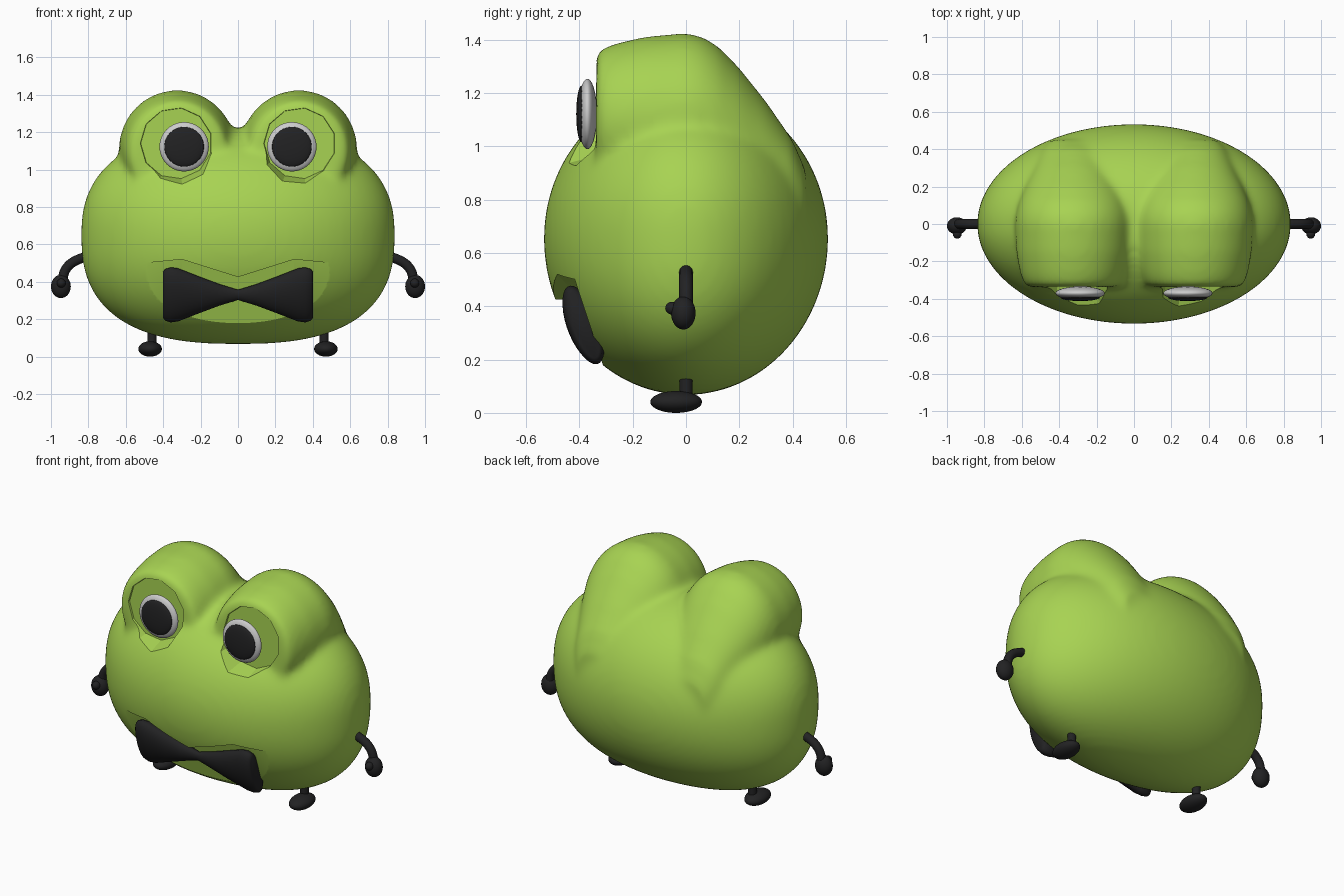
import bpy, bmesh
from math import sin, cos, pi
from mathutils import Vector

if "Cube" in bpy.data.objects:
    bpy.data.objects.remove(bpy.data.objects["Cube"])


def material(name, r, g, b):
    m = bpy.data.materials.new(name)
    m.use_nodes = True
    m.diffuse_color = (r, g, b, 1)
    bsdf = m.node_tree.nodes["Principled BSDF"]
    bsdf.inputs["Base Color"].default_value = (r, g, b, 1)
    bsdf.inputs["Roughness"].default_value = 0.6
    return m


green = material("leaf green", 0.39, 0.65, 0.085)
black = material("soft black", 0.016, 0.016, 0.017)
white = material("eye white", 0.6, 0.6, 0.6)


def finish(bm, name, mat):
    bmesh.ops.recalc_face_normals(bm, faces=bm.faces)
    me = bpy.data.meshes.new(name)
    bm.to_mesh(me)
    bm.free()
    me.materials.append(mat)
    ob = bpy.data.objects.new(name, me)
    bpy.context.collection.objects.link(ob)
    return ob


def smooth(ob, angle=0.7):
    bpy.ops.object.select_all(action="DESELECT")
    ob.select_set(True)
    bpy.context.view_layer.objects.active = ob
    bpy.ops.object.shade_smooth_by_angle(angle=angle)


def loft(bm, rings, n=48):
    """Skin elliptical rings given as (centre, half axis u, half axis v)."""
    loops = []
    for c, u, v in rings:
        angles = [2 * pi * (i + 0.5) / n for i in range(n)]
        loops.append([bm.verts.new(Vector(c) + Vector(u) * cos(a) + Vector(v) * sin(a))
                      for a in angles])
    for a, b in zip(loops, loops[1:]):
        for i in range(n):
            j = (i + 1) % n
            bm.faces.new((a[i], a[j], b[j], b[i]))
    bm.faces.new(loops[0])
    bm.faces.new(loops[-1])


def ball(name, centre, radii, mat):
    bm = bmesh.new()
    bmesh.ops.create_uvsphere(bm, u_segments=32, v_segments=20, radius=1)
    bmesh.ops.scale(bm, vec=radii, verts=bm.verts)
    bmesh.ops.translate(bm, vec=centre, verts=bm.verts)
    smooth(finish(bm, name, mat), 1.2)


def tube(name, points, radius, mat):
    cu = bpy.data.curves.new(name, "CURVE")
    cu.dimensions = "3D"
    cu.bevel_depth = radius
    cu.bevel_resolution = 4
    cu.use_fill_caps = True
    sp = cu.splines.new("BEZIER")
    sp.bezier_points.add(len(points) - 1)
    for bp, co in zip(sp.bezier_points, points):
        bp.co = co
        bp.handle_left_type = bp.handle_right_type = "AUTO"
    cu.materials.append(mat)
    ob = bpy.data.objects.new(name, cu)
    bpy.context.collection.objects.link(ob)


# Body: wide egg, squarer across its width
bm = bmesh.new()
rings = []
for i in range(41):
    s = sin((i / 40 - 0.5) * pi * 0.985)
    n, height = (2.4, 0.568) if s > 0 else (2.6, 0.588)
    rx = 0.839 * (1 - abs(s) ** n) ** (1 / n)
    ry = 0.534 * (1 - s * s) ** 0.5
    rings.append(((0, 0, 0.655 + height * s), (rx, 0, 0), (0, ry, 0)))
loft(bm, rings, 64)

# Brow bulges: flat in front, sinking into the back: (y, centre z, radius)
bulge = [(-0.338, 1.1, 0.25), (-0.315, 1.1, 0.268), (-0.26, 1.1, 0.288), (-0.15, 1.105, 0.308),
         (0, 1.11, 0.316), (0.06, 1.105, 0.308), (0.12, 1.085, 0.292), (0.2, 1.035, 0.26),
         (0.3, 0.96, 0.21), (0.4, 0.86, 0.165), (0.45, 0.79, 0.12)]
for side in (1, -1):
    loft(bm, [((side * 0.325, y, z), (r * 0.99, 0, 0), (0, 0, r)) for y, z, r in bulge])
body = finish(bm, "body", green)
remesh = body.modifiers.new("fuse", "REMESH")
remesh.mode = "VOXEL"
remesh.voxel_size = 0.018
soften = body.modifiers.new("soften", "SMOOTH")
soften.factor = 0.5
soften.iterations = 18

# Cutters for the eye sockets and the bow tie recess
cutters = []
for side in (1, -1):
    bm = bmesh.new()
    loft(bm, [((side * 0.33, y, 1.14), (r, 0, 0), (0, 0, r))
              for y, r in ((-0.328, 0.19), (-0.45, 0.225), (-0.7, 0.25))], 11)
    cutters.append(finish(bm, "socket_cutter", green))

# The recess ceiling dips in the middle, and its back wall leans forward
bm = bmesh.new()
recess = []
for x, top in ((-0.5, 0.5), (-0.3, 0.52), (0, 0.425), (0.3, 0.52), (0.5, 0.5)):
    rise = (top - 0.18) / 2
    wall = Vector((0, -0.33 * rise, rise))
    depth = Vector((0, -0.2, 0))
    centre = Vector((x, -0.312, 0.18)) + wall + depth
    recess.append((centre, depth * 2 ** 0.5, wall * 2 ** 0.5))
loft(bm, recess, 4)
cutters.append(finish(bm, "recess_cutter", green))

for c in cutters:
    c.hide_render = True
    cut = body.modifiers.new("cut", "BOOLEAN")
    cut.operation = "DIFFERENCE"
    cut.solver = "EXACT"
    cut.object = c
bpy.context.view_layer.update()
deps = bpy.context.evaluated_depsgraph_get()
shaped = bpy.data.meshes.new_from_object(body.evaluated_get(deps))
body.modifiers.clear()
body.data = shaped
for c in cutters:
    bpy.data.objects.remove(c)
smooth(body, 0.5)

# Bow tie: two flared wings meeting in a pinch, leaning forward at the top
wing = [(0, 0.028, 0.022), (0.1, 0.06, 0.04), (0.2, 0.1, 0.055),
        (0.32, 0.15, 0.062), (0.36, 0.156, 0.06), (0.39, 0.146, 0.052), (0.4, 0.132, 0.04)]
profile = [(-x, h, t) for x, h, t in wing[:0:-1]] + wing
bm = bmesh.new()
loft(bm, [((x, 0, 0), (0, t, 0), (0, 0, h)) for x, h, t in profile], 32)
bow = finish(bm, "bow_tie", black)
bow.location = (0, -0.385, 0.33)
bow.rotation_euler.x = 0.36
smooth(bow, 0.8)

# Eyes and limbs, mirrored
for side, tag in ((1, "left"), (-1, "right")):
    x = side * 0.288
    ball(tag + "_eye", (x, -0.37, 1.122), (0.132, 0.036, 0.132), white)
    ball(tag + "_pupil", (x, -0.392, 1.122), (0.106, 0.02, 0.106), black)
    tube(tag + "_arm", [(side * 0.78, 0, 0.535), (side * 0.84, 0, 0.525),
                        (side * 0.915, 0, 0.475), (side * 0.945, 0, 0.39)], 0.026, black)
    ball(tag + "_hand", (side * 0.947, -0.01, 0.375), (0.053, 0.046, 0.062), black)
    ball(tag + "_thumb", (side * 0.945, -0.052, 0.393), (0.024, 0.026, 0.024), black)
    tube(tag + "_leg", [(side * 0.46, 0, 0.04), (side * 0.46, 0, 0.16)], 0.025, black)
    ball(tag + "_foot", (side * 0.47, -0.037, 0.041), (0.063, 0.097, 0.041), black)
